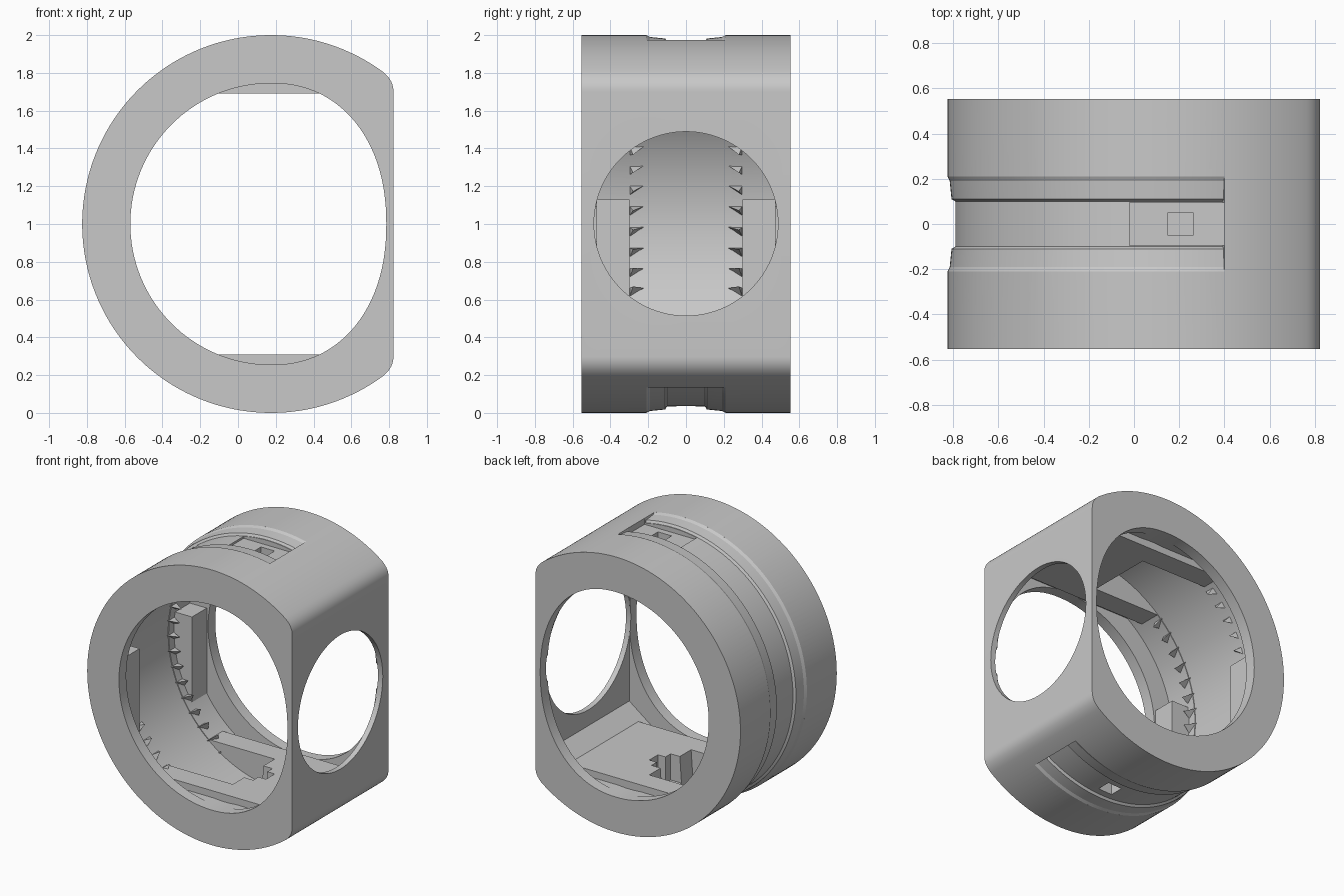
import bpy, bmesh, math
from mathutils import Matrix

if "Cube" in bpy.data.objects:
    bpy.data.objects.remove(bpy.data.objects["Cube"], do_unlink=True)

CX, CZ = 0.175, 1.0      # axis of the ring
INNER = 0.90             # radius of the hollow behind the lips
grey = bpy.data.materials.new("plain_grey")
grey.use_nodes = True
COLOUR = (0.58, 0.58, 0.58, 1)
grey.diffuse_color = COLOUR
grey.node_tree.nodes["Principled BSDF"].inputs["Base Color"].default_value = COLOUR


def finish(name, bm):
    bmesh.ops.recalc_face_normals(bm, faces=bm.faces)
    mesh = bpy.data.meshes.new(name)
    bm.to_mesh(mesh)
    bm.free()
    mesh.materials.append(grey)
    ob = bpy.data.objects.new(name, mesh)
    bpy.context.collection.objects.link(ob)
    return ob


def extrude(name, outline, y0, y1):
    """Extrude an x,z outline (relative to the axis) along y."""
    bm = bmesh.new()
    face = bm.faces.new([bm.verts.new((CX + x, y0, CZ + z)) for x, z in outline])
    new = bmesh.ops.extrude_face_region(bm, geom=[face])["geom"]
    bmesh.ops.translate(bm, vec=(0, y1 - y0, 0),
                        verts=[v for v in new if isinstance(v, bmesh.types.BMVert)])
    return finish(name, bm)


def box(name, x0, x1, y, z0, z1):
    return extrude(name, [(x0 - CX, z0 - CZ), (x1 - CX, z0 - CZ),
                          (x1 - CX, z1 - CZ), (x0 - CX, z1 - CZ)], -y, y)


def arc(rx, rz, a0, a1, n, power=1.0):
    """Elliptic arc; a power below 1 makes it squarer."""
    pts = []
    for i in range(n + 1):
        a = math.radians(a0 + (a1 - a0) * i / n)
        c, s = math.cos(a), math.sin(a)
        pts.append((rx * math.copysign(abs(c) ** power, c),
                    rz * math.copysign(abs(s) ** power, s)))
    return pts


def sweep(name, section, a0, a1, n):
    """Sweep a closed (y, radius) section around the axis."""
    bm = bmesh.new()
    rings = [[bm.verts.new((CX + r * c, y, CZ + r * s)) for y, r in section]
             for c, s in arc(1, 1, a0, a1, n)]
    k = len(section)
    for a, b in zip(rings, rings[1:]):
        for i in range(k):
            bm.faces.new((a[i], a[(i + 1) % k], b[(i + 1) % k], b[i]))
    bm.faces.new(rings[0])
    bm.faces.new(rings[-1][::-1])
    return finish(name, bm)


def combine(target, tool, operation):
    mod = target.modifiers.new(operation.lower(), "BOOLEAN")
    mod.operation, mod.solver, mod.object = operation, "EXACT", tool
    bpy.context.view_layer.objects.active = target
    bpy.ops.object.modifier_apply(modifier=mod.name)
    bpy.data.objects.remove(tool, do_unlink=True)


# Outer shell: round drum with a flat side and rounded corners
flat = 0.648
corner = []
for i in range(1, 9):
    t = i / 9
    p, q, r = (0.59, 0.807), (flat, 0.764), (flat, 0.70)
    corner.append(tuple((1 - t) ** 2 * p[k] + 2 * t * (1 - t) * q[k] + t * t * r[k]
                        for k in (0, 1)))
start = math.degrees(math.atan2(0.807, 0.59))
outline = arc(1, 1, start, 360 - start, 128)
outline += [(x, -z) for x, z in corner] + [(flat, -0.70), (flat, 0.70)] + corner[::-1]
body = extrude("ring_housing", outline, -0.553, 0.553)

# Wide cavity behind the two end lips
cavity = [(x, max(-0.74, min(0.74, z))) for x, z in arc(INNER, INNER, 112, 248, 64)]
cavity += [(0.42, -0.74), (0.61, -0.60), (0.61, 0.60), (0.42, 0.74)]
combine(body, extrude("cavity", cavity, -0.47, 0.47), "DIFFERENCE")

# End openings: round on one half, narrower and squarer on the other
opening = arc(0.745, 0.745, 90, 270, 64) + arc(0.61, 0.745, -90, 90, 64, 0.92)[1:-1]
combine(body, extrude("opening", opening, -0.7, 0.7), "DIFFERENCE")

# Flat floor and ceiling pads
combine(body, box("floor_pad", -0.42, 0.72, 0.40, 0.24, 0.31), "UNION")
combine(body, box("ceiling_pad", -0.42, 0.72, 0.40, 1.69, 1.76), "UNION")

# Upright ledges against the side wall, beside the middle band
ledge = [(-0.92, 0.13), (-0.755, 0.13), (-0.755, -0.51), (-0.80, -0.50), (-0.92, -0.2)]
for y0, y1 in ((-0.49, -0.30), (0.30, 0.49)):
    combine(body, extrude("ledge", ledge, y0, y1), "UNION")

# Middle band running behind the floor and ceiling pads
band = [(-0.24, 0.6), (-0.24, INNER + 0.005), (0.24, INNER + 0.005), (0.24, 0.6)]
combine(body, sweep("band", band, 94, 266, 80), "DIFFERENCE")

# Slot through the floor, and the blind pocket in the roof
combine(body, box("floor_recess", 0.05, 0.20, 0.11, 0.12, 0.5), "DIFFERENCE")
combine(body, box("floor_slot", 0.15, 0.26, 0.05, -0.1, 0.5), "DIFFERENCE")
combine(body, box("roof_pocket", -0.02, 0.4, 0.095, 1.93, 2.1), "DIFFERENCE")
combine(body, box("roof_slot", 0.15, 0.26, 0.05, 1.8, 2.1), "DIFFERENCE")

# Shallow groove around the outside
groove = [(-0.22, 1.05), (-0.21, 1.0), (-0.19, 0.99), (-0.11, 0.982), (-0.1, 0.965)]
groove += [(-y, r) for y, r in reversed(groove)]
combine(body, sweep("groove", groove, 77, 300, 112), "DIFFERENCE")

# Round window in the flat side
bm = bmesh.new()
bmesh.ops.create_cone(bm, cap_ends=True, segments=96, radius1=0.487, radius2=0.487, depth=0.2,
                      matrix=Matrix.Translation((0.882, 0, 1.002)) @ Matrix.Rotation(math.pi / 2, 4, "Y"))
combine(body, finish("window", bm), "DIFFERENCE")

# Small wedge teeth along both edges of the inner band
bm = bmesh.new()
for side in (-1, 1):
    for i in range(16):
        a = math.radians(132 + 7 * i)
        pts = [(a, 0.30, 0.91), (a + 0.06, 0.30, 0.91), (a, 0.22, 0.91),
               (a + 0.02, 0.28, 0.84)]
        v = [bm.verts.new((CX + r * math.cos(t), side * y, CZ + r * math.sin(t)))
             for t, y, r in pts]
        for f in ((0, 1, 2), (0, 1, 3), (1, 2, 3), (0, 2, 3)):
            bm.faces.new([v[k] for k in f])
finish("inner_teeth", bm)

# Smooth curved walls, keep edges crisp
bpy.ops.object.select_all(action="DESELECT")
body.select_set(True)
bpy.context.view_layer.objects.active = body
bpy.ops.object.shade_smooth_by_angle(angle=math.radians(20))
